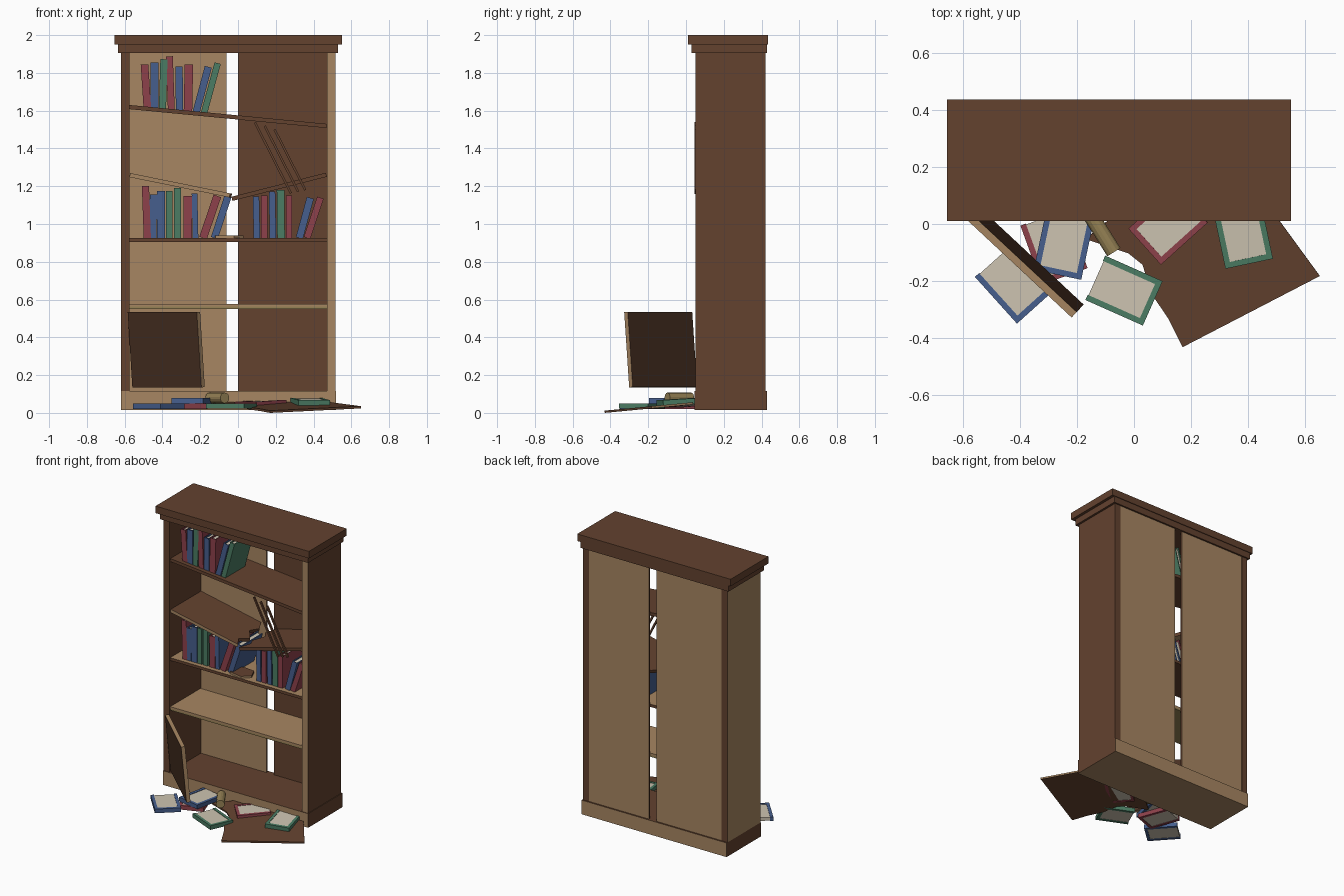
import bpy, bmesh, math
from mathutils import Matrix, Vector, Euler

old = bpy.data.objects.get("Cube")
if old:
    bpy.data.objects.remove(old, do_unlink=True)


def material(name, *rgb):
    m = bpy.data.materials.new(name)
    m.use_nodes = True
    m.diffuse_color = (*rgb, 1)
    m.node_tree.nodes["Principled BSDF"].inputs["Base Color"].default_value = (*rgb, 1)
    return m


BROWN = material("brown_wood", .125, .054, .028)
DARK = material("dark_wood", .065, .029, .016)
PALE = material("pale_wood", .39, .24, .122)
RED = material("red_cover", .27, .053, .07)
BLUE = material("blue_cover", .061, .114, .27)
GREEN = material("green_cover", .07, .2, .125)
PAGE = material("paper", .61, .55, .44)
OLIVE = material("olive_scroll", .305, .223, .091)

SIDES = {"L": (-1, 0, 0), "R": (1, 0, 0), "F": (0, -1, 0),
         "B": (0, 1, 0), "D": (0, 0, -1), "U": (0, 0, 1)}


def finish(name, bm, mats, loc=(0, 0, 0), rot=(0, 0, 0)):
    mesh = bpy.data.meshes.new(name)
    bmesh.ops.recalc_face_normals(bm, faces=bm.faces)
    bm.to_mesh(mesh)
    bm.free()
    for m in mats:
        mesh.materials.append(m)
    ob = bpy.data.objects.new(name, mesh)
    ob.location, ob.rotation_euler = loc, rot
    bpy.context.collection.objects.link(ob)
    return ob


def add_box(bm, x0, x1, y0, y1, z0, z1, index=0):
    size = Matrix.Diagonal((x1 - x0, y1 - y0, z1 - z0, 1))
    mid = Matrix.Translation(((x0 + x1) / 2, (y0 + y1) / 2, (z0 + z1) / 2))
    verts = bmesh.ops.create_cube(bm, size=1, matrix=mid @ size)["verts"]
    for f in {f for v in verts for f in v.link_faces}:
        f.material_index = index


def two_tone(bm, sides):
    """Second material on faces that point to the given sides."""
    bm.normal_update()
    for f in bm.faces:
        if any(f.normal.dot(Vector(SIDES[s])) > .7 for s in sides):
            f.material_index = 1


def board(name, x0, x1, y0, y1, z0, z1, mat=BROWN, other=PALE, sides="", rot=(0, 0, 0)):
    c = Vector(((x0 + x1) / 2, (y0 + y1) / 2, (z0 + z1) / 2))
    bm = bmesh.new()
    add_box(bm, x0 - c.x, x1 - c.x, y0 - c.y, y1 - c.y, z0 - c.z, z1 - c.z)
    two_tone(bm, sides)
    return finish(name, bm, (mat, other), c, rot)


def broken_board(name, outline, thick, loc, rot, sides=""):
    """Flat board cut to a splintered outline."""
    bm = bmesh.new()
    face = bm.faces.new([bm.verts.new((x, y, 0)) for x, y in outline])
    out = bmesh.ops.extrude_face_region(bm, geom=[face])["geom"]
    bmesh.ops.translate(bm, vec=(0, 0, thick),
                        verts=[v for v in out if isinstance(v, bmesh.types.BMVert)])
    bmesh.ops.recalc_face_normals(bm, faces=bm.faces)
    two_tone(bm, sides)
    return finish(name, bm, (BROWN, PALE), loc, rot)


def book(name, cover, w, d, h, skin, inset, loc, rot):
    """Page block wrapped by two covers and a spine that faces -y."""
    bm = bmesh.new()
    a, b = w / 2, d / 2
    add_box(bm, -a, -a + skin, -b, b, 0, h)
    add_box(bm, a - skin, a, -b, b, 0, h)
    add_box(bm, -a + skin, a - skin, -b, -b + skin, 0, h)
    add_box(bm, -a + skin, a - skin, -b + skin, b - inset, inset, h - inset, 1)
    return finish(name, bm, (cover, PAGE), loc, rot)


# Cabinet carcass
board("plinth", -.62, .52, .045, .43, .015, .115, PALE, BROWN, "ULR")
board("right_side", -.62, -.575, .05, .42, .115, 1.905, BROWN, PALE, "L")
board("left_side", .47, .515, .05, .42, .115, 1.905, BROWN, PALE, "F")
board("back_panel_right", -.575, -.06, .405, .418, .115, 1.905, BROWN, PALE, "FB")
board("back_panel_left", 0, .47, .405, .418, .115, 1.905, BROWN, PALE, "B")
board("cornice_lower", -.635, .53, .03, .43, 1.905, 1.95)
board("cornice_top", -.655, .55, .01, .435, 1.95, 2)

# Shelves
board("top_shelf", -.577, .472, .06, .4, 1.558, 1.58, rot=(0, .0955, 0))
board("middle_shelf", -.575, .47, .06, .4, .905, .925, BROWN, PALE, "U")
board("lower_shelf", -.575, .47, .06, .4, .563, .577, PALE)
board("lower_shelf_edge", -.575, .47, .062, .4, .551, .563, OLIVE)
broken_board("broken_shelf_right",
             [(0, 0), (.54, 0), (.5, .06), (.55, .12), (.49, .2), (.52, .27), (.48, .34), (0, .34)],
             .022, (-.575, .06, 1.248), (0, .2, 0), "FD")
broken_board("broken_shelf_left",
             [(0, 0), (0, .34), (-.46, .34), (-.5, .27), (-.45, .2), (-.5, .13), (-.47, .07), (-.515, 0)],
             .022, (.47, .06, 1.25), (0, -.25, 0))
broken_board("shelf_fragment",
             [(-.07, -.05), (.03, -.07), (.08, -.02), (.05, .05), (-.04, .06), (-.08, 0)],
             .014, (-.05, .13, .926), (0, 0, 0), "F")

# Splintered sticks leaning under the top shelf
for i in range(3):
    board(f"splinter_{i + 1}", .179 + i * .045, .191 + i * .045, .046, .058,
          1.14 + i * .01, 1.56 - i * .02, BROWN, rot=(0, -.47, 0))

# Standing books: colour, bottom x, top x, height, width
rows = {
    "top_book": [(RED, -.48, -.495, .23, .04), (BLUE, -.442, -.442, .245, .042),
                 (GREEN, -.4, -.392, .265, .038), (RED, -.353, -.363, .285, .036),
                 (BLUE, -.31, -.312, .235, .038), (RED, -.265, -.26, .25, .045),
                 (BLUE, -.222, -.155, .25, .038), (GREEN, -.18, -.105, .275, .034)],
    "middle_book": [(RED, -.48, -.49, .275, .038), (BLUE, -.45, -.448, .23, .038),
                    (BLUE, -.408, -.408, .25, .042), (GREEN, -.365, -.365, .25, .034),
                    (GREEN, -.32, -.32, .265, .036), (RED, -.265, -.267, .222, .045),
                    (BLUE, -.225, -.23, .235, .03), (RED, -.185, -.105, .235, .042),
                    (BLUE, -.125, -.05, .23, .038)],
    "end_book": [(BLUE, .1, .095, .22, .034), (RED, .14, .14, .225, .034),
                 (BLUE, .185, .18, .245, .034), (GREEN, .228, .225, .255, .04),
                 (RED, .27, .27, .225, .034), (BLUE, .325, .385, .22, .038),
                 (RED, .365, .44, .225, .036)],
}
for row, books in rows.items():
    for i, (col, xb, xt, h, w) in enumerate(books):
        z = 1.624 - .0955 * (xb + .575) if row == "top_book" else .926
        depth = .2 + .02 * (i % 3)
        book(f"{row}_{i + 1}", col, w, depth, h, .006, .01,
             (xb, .09 + depth / 2, z), (0, math.atan2(xt - xb, h), 0))

# Fallen books: colour, x, y, z, turn, forward tilt
fallen = [(BLUE, -.42, -.21, .02, 42, 0), (RED, -.28, -.08, .02, 20, 0),
          (BLUE, -.245, -.07, .05, -12, 0), (GREEN, -.035, -.233, .022, 66, 0),
          (RED, .12, -.005, .035, -48, .05), (GREEN, .38, -.03, .045, 12, .06)]
for i, (col, x, y, z, turn, tilt) in enumerate(fallen):
    book(f"fallen_book_{i + 1}", col, .17, .22, .029, .02, .003,
         (x, y, z), (tilt, 0, math.radians(turn)))

# Fallen boards in front
board("leaning_panel", -.63, -.13, -.147, -.121, .135, .535, DARK, PALE, "LRUD",
      (.09, 0, math.radians(-43)))
broken_board("fallen_shelf",
             [(.17, 0), (.65, .25), (.49, .47), (-.06, .47), (-.17, .38),
              (-.02, .33), (.03, .29), (.06, .19), (.12, .1)],
             .012, (0, -.43, 0), (.095, 0, 0), "R")

# Rolled paper
bm = bmesh.new()
bmesh.ops.create_cone(bm, cap_ends=True, segments=14, radius1=.028, radius2=.028, depth=.15)
finish("paper_roll", bm, (OLIVE,), (-.11, -.035, .079),
       (math.pi / 2, 0, math.radians(32)))
